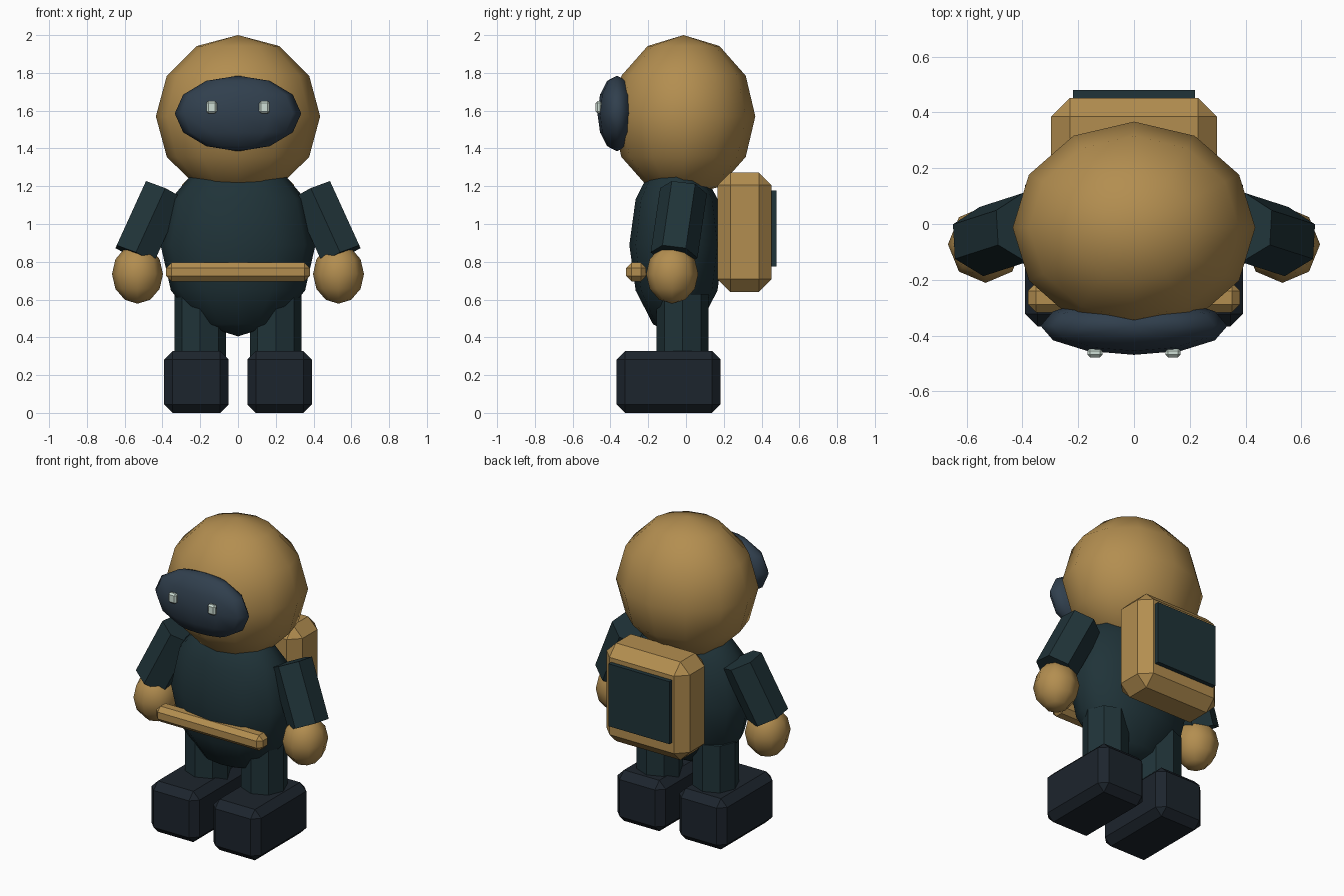
import bpy
from mathutils import Matrix, Vector

if "Cube" in bpy.data.objects:
    bpy.data.objects.remove(bpy.data.objects["Cube"])


def material(name, rgb):
    m = bpy.data.materials.new(name)
    m.diffuse_color = (*rgb, 1)
    m.use_nodes = True
    m.node_tree.nodes["Principled BSDF"].inputs["Base Color"].default_value = m.diffuse_color
    return m


TAN = material("tan", (0.45, 0.27, 0.08))
TEAL = material("dark_teal", (0.014, 0.033, 0.04))
VISOR = material("visor_blue", (0.03, 0.05, 0.075))
BOOT = material("boot_black", (0.012, 0.018, 0.026))
EYE = material("eye_pale", (0.62, 0.74, 0.67))


def finish(name, mat):
    ob = bpy.context.object
    ob.name = name
    ob.data.materials.append(mat)
    return ob


def ellipsoid(name, loc, radii, mat, segments=12, rings=6):
    bpy.ops.mesh.primitive_uv_sphere_add(segments=segments, ring_count=rings, radius=1, location=loc)
    ob = finish(name, mat)
    ob.scale = radii
    bpy.ops.object.transform_apply(location=False, rotation=False, scale=True)
    bpy.ops.object.shade_smooth()
    return ob


def box(name, loc, size, mat, bevel=0):
    bpy.ops.mesh.primitive_cube_add(size=1, location=loc)
    ob = finish(name, mat)
    ob.scale = size
    bpy.ops.object.transform_apply(location=False, rotation=False, scale=True)
    if bevel:
        mod = ob.modifiers.new("chamfer", 'BEVEL')
        mod.width = bevel
        mod.segments = 1
    return ob


def prism(name, a, b, radius, sides, mat):
    a, b = Vector(a), Vector(b)
    bpy.ops.mesh.primitive_cylinder_add(vertices=sides, radius=radius, depth=(b - a).length)
    ob = finish(name, mat)
    z = (b - a).normalized()
    x = Vector((0, 1, 0)).cross(z).normalized()
    y = z.cross(x)
    rot = Matrix((x, y, z)).transposed().to_4x4()
    ob.matrix_world = Matrix.Translation((a + b) / 2) @ rot
    return ob


# Head, visor and torso
ellipsoid("head", (0, -0.013, 1.57), (0.435, 0.38, 0.43), TAN)
ellipsoid("visor", (0, -0.365, 1.585), (0.335, 0.104, 0.2), VISOR)
ellipsoid("torso", (0, -0.05, 0.89), (0.41, 0.25, 0.485), TEAL)

# Belt bar and backpack with its rear panel
box("belt", (0, -0.264, 0.746), (0.76, 0.105, 0.1), TAN, 0.028)
box("backpack", (0, 0.31, 0.957), (0.594, 0.285, 0.633), TAN, 0.067)
box("backpack_panel", (0, 0.46, 0.977), (0.436, 0.04, 0.403), TEAL)

# Paired parts
for s, side in ((1, "left"), (-1, "right")):
    box(side + "_eye", (s * 0.14, -0.462, 1.618), (0.055, 0.032, 0.065), EYE, 0.01)
    prism(side + "_arm", (s * 0.547, -0.063, 0.835), (s * 0.392, -0.013, 1.175), 0.125, 6, TEAL)
    ellipsoid(side + "_hand", (s * 0.532, -0.073, 0.735), (0.135, 0.138, 0.157), TAN, 8, 6)
    prism(side + "_leg", (s * 0.2, -0.018, 0.25), (s * 0.2, -0.018, 0.63), 0.137, 8, TEAL)
    box(side + "_boot", (s * 0.22, -0.092, 0.164), (0.342, 0.55, 0.328), BOOT, 0.045)
